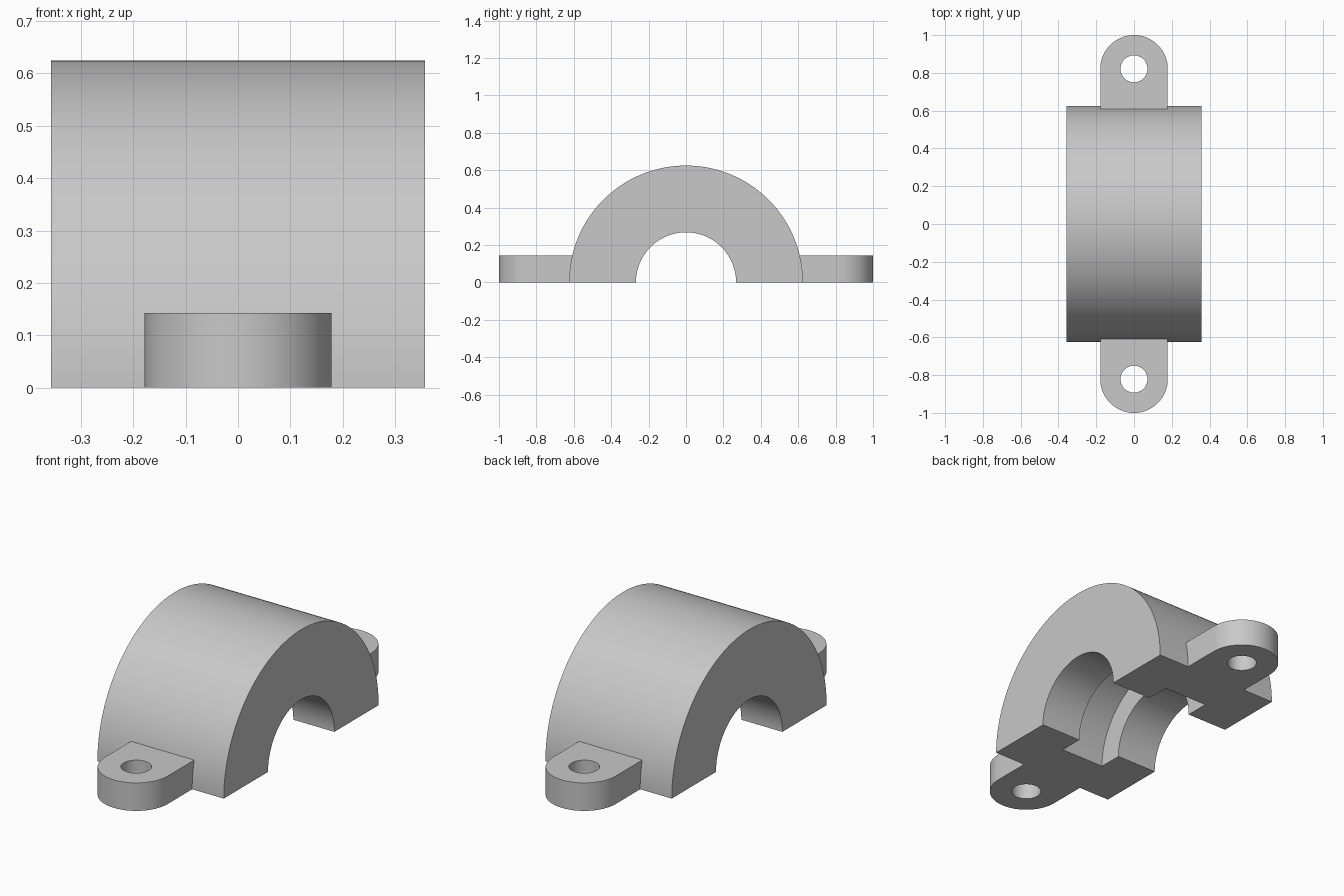
import bpy
import bmesh
from math import pi, cos, sin, radians

old = bpy.data.objects.get("Cube")
if old:
    bpy.data.objects.remove(old, do_unlink=True)

MM = 2 / 56                      # design unit: overall length is 56
HALF_WIDTH = 10 * MM             # half ring width along x
OUTER, BORE, GROOVE = 17.5 * MM, 7.5 * MM, 11 * MM
HALF_GROOVE = 3.5 * MM
EAR_R, EAR_H = 5 * MM, 4 * MM
HOLE_Y, HOLE_R = 23 * MM, 2 * MM

grey = bpy.data.materials.new("light_grey")
grey.use_nodes = True
colour = (0.58, 0.58, 0.58, 1)
grey.diffuse_color = colour
grey.node_tree.nodes["Principled BSDF"].inputs["Base Color"].default_value = colour


def finish(bm, name):
    """Turn the bmesh into a smooth-shaded object with crisp edges."""
    mesh = bpy.data.meshes.new(name)
    bm.to_mesh(mesh)
    bm.free()
    mesh.materials.append(grey)
    mesh.shade_smooth()
    mesh.set_sharp_from_angle(angle=radians(30))
    obj = bpy.data.objects.new(name, mesh)
    bpy.context.collection.objects.link(obj)
    return obj


def loop(bm, points):
    """Closed wire loop through the points."""
    verts = [bm.verts.new(p) for p in points]
    return [bm.edges.new((v, verts[i - 1])) for i, v in enumerate(verts)]


def arc(radius, y, start, end, steps):
    return [(radius * cos(start + (end - start) * i / steps),
             y + radius * sin(start + (end - start) * i / steps), 0)
            for i in range(steps + 1)]


# Half ring: section with an inner bearing groove, spun half a turn about x
bm = bmesh.new()
section = [(-HALF_WIDTH, OUTER), (HALF_WIDTH, OUTER), (HALF_WIDTH, BORE),
           (HALF_GROOVE, BORE), (HALF_GROOVE, GROOVE),
           (-HALF_GROOVE, GROOVE), (-HALF_GROOVE, BORE), (-HALF_WIDTH, BORE)]
edges = loop(bm, [(x, y, 0) for x, y in section])
bmesh.ops.spin(bm, geom=bm.verts[:] + edges, cent=(0, 0, 0), axis=(1, 0, 0),
               angle=pi, steps=96, use_duplicate=False)
bmesh.ops.holes_fill(bm, edges=[e for e in bm.edges if e.is_boundary], sides=0)
bmesh.ops.recalc_face_normals(bm, faces=bm.faces)
finish(bm, "half_ring")


# Mounting ears: rounded tabs with a screw hole
def ear(name, turn):
    bm = bmesh.new()
    root = OUTER - 0.022         # tucked just inside the ring surface
    outline = [(-EAR_R, root, 0), (EAR_R, root, 0)] + arc(EAR_R, HOLE_Y, 0, pi, 40)
    hole = arc(HOLE_R, HOLE_Y, 0, 2 * pi, 40)[:-1]
    edges = loop(bm, outline) + loop(bm, hole)
    bmesh.ops.triangle_fill(bm, edges=edges, use_beauty=True)
    out = bmesh.ops.extrude_face_region(bm, geom=bm.faces[:])
    top = [g for g in out["geom"] if isinstance(g, bmesh.types.BMVert)]
    bmesh.ops.translate(bm, verts=top, vec=(0, 0, EAR_H))
    bmesh.ops.recalc_face_normals(bm, faces=bm.faces)
    # drop the hidden end that lies inside the ring
    hidden = [f for f in bm.faces if all(v.co.y < root + 0.001 for v in f.verts)]
    bmesh.ops.delete(bm, geom=hidden, context='FACES')
    finish(bm, name).rotation_euler.z = turn


ear("back_ear", 0)
ear("front_ear", pi)
